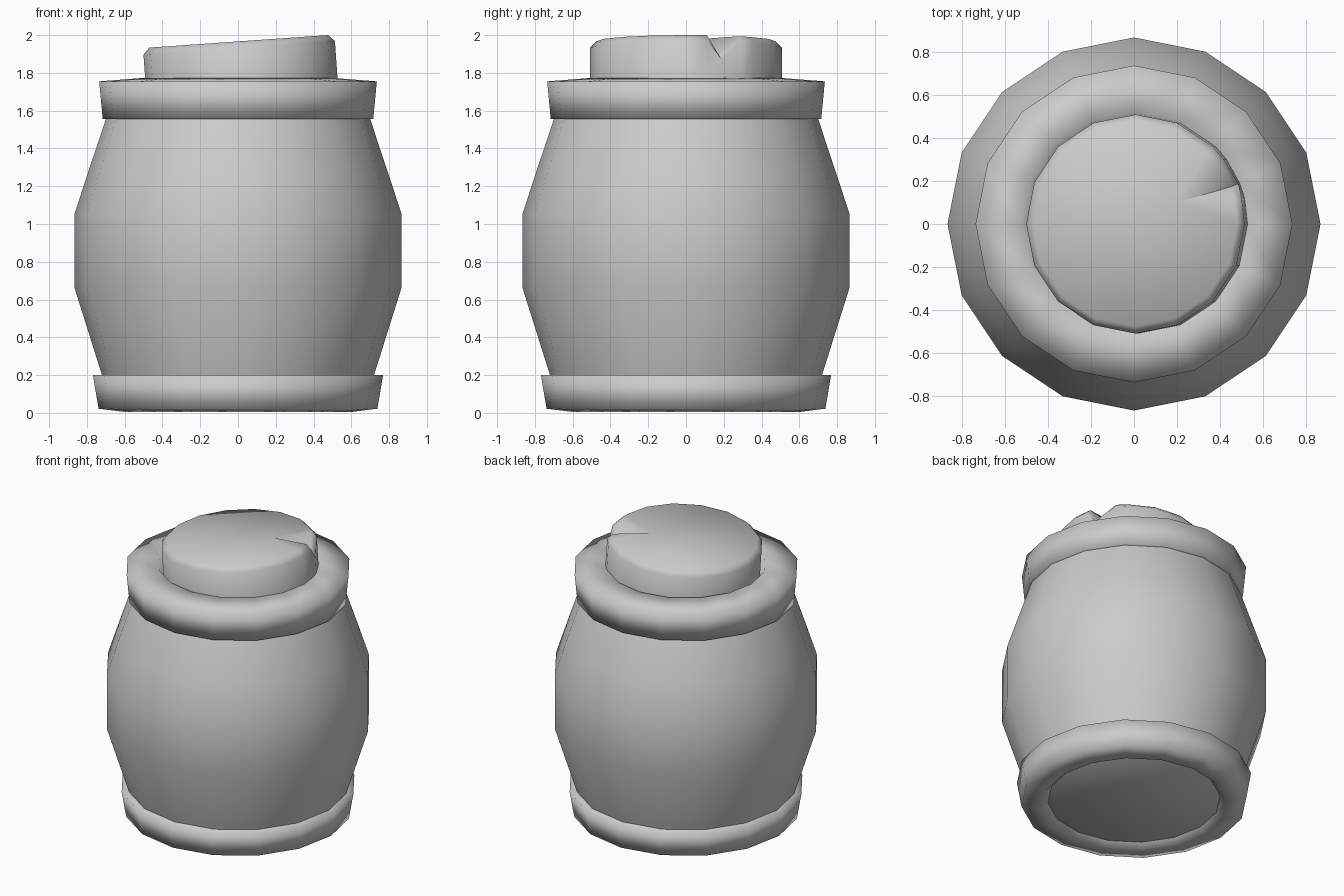
import bpy, bmesh, math

if "Cube" in bpy.data.objects:
    bpy.data.objects.remove(bpy.data.objects["Cube"])

SIDES = 16


def finish(name, bm, angle=180):
    bmesh.ops.recalc_face_normals(bm, faces=bm.faces)
    mesh = bpy.data.meshes.new(name)
    bm.to_mesh(mesh)
    bm.free()
    ob = bpy.data.objects.new(name, mesh)
    bpy.context.collection.objects.link(ob)
    bpy.ops.object.select_all(action='DESELECT')
    ob.select_set(True)
    bpy.context.view_layer.objects.active = ob
    bpy.ops.object.shade_smooth_by_angle(angle=math.radians(angle))
    return ob


def add_ring(bm, r, z, angles):
    return [bm.verts.new((r * math.cos(a), r * math.sin(a), z)) for a in angles]


def bridge(bm, a, b):
    n = len(a)
    for i in range(n):
        j = (i + 1) % n
        bm.faces.new((a[i], a[j], b[j], b[i]))


def lathe(name, profile, closed=False, caps=False, angle=180):
    bm = bmesh.new()
    angles = [2 * math.pi * i / SIDES for i in range(SIDES)]
    rings = [add_ring(bm, r, z, angles) for r, z in profile]
    for a, b in zip(rings, rings[1:]):
        bridge(bm, a, b)
    if closed:
        bridge(bm, rings[-1], rings[0])
    if caps:
        bm.faces.new(rings[0])
        bm.faces.new(rings[-1])
    return finish(name, bm, angle)


# Barrel-shaped jar body, with its flat underside recessed in the foot
lathe("jar_body", [(0.58, 0.04), (0.70, 0.13), (0.72, 0.20), (0.865, 0.66), (0.865, 1.055),
                   (0.795, 1.27), (0.70, 1.555), (0.60, 1.72)], caps=True, angle=40)

# Rounded collar at the mouth
lathe("mouth_collar", [(0.68, 1.555), (0.716, 1.555), (0.735, 1.755),
                       (0.52, 1.772), (0.47, 1.70)])

# Rounded foot ring
lathe("foot_ring", [(0.70, 0.20), (0.768, 0.20), (0.738, 0.022),
                    (0.60, 0.005), (0.56, 0.045)])

# Tilted stopper with a chip in its rim
bm = bmesh.new()
degs = sorted([i * 22.5 for i in range(SIDES) if i != 1] + [13.5, 21.5, 36.0])
angles = [math.radians(d) for d in degs]
base = add_ring(bm, 0.508, -0.27, angles)
edge = add_ring(bm, 0.508, -0.035, angles)
rim = add_ring(bm, 0.475, 0.0, angles)
k = degs.index(21.5)
edge[k].co.z = -0.125
rim[k].co.z = -0.105
bridge(bm, base, edge)
bridge(bm, edge, rim)
bm.faces.new(base)
tip = bm.verts.new((0.20, 0.10, 0.0))
bm.faces.new([tip] + rim[k + 1:] + rim[:k])
bm.faces.new((tip, rim[k - 1], rim[k]))
bm.faces.new((tip, rim[k], rim[k + 1]))
stopper = finish("stopper", bm, 60)
stopper.location = (0.004, 0, 1.967)
stopper.rotation_euler = (0, math.radians(-4), 0)
